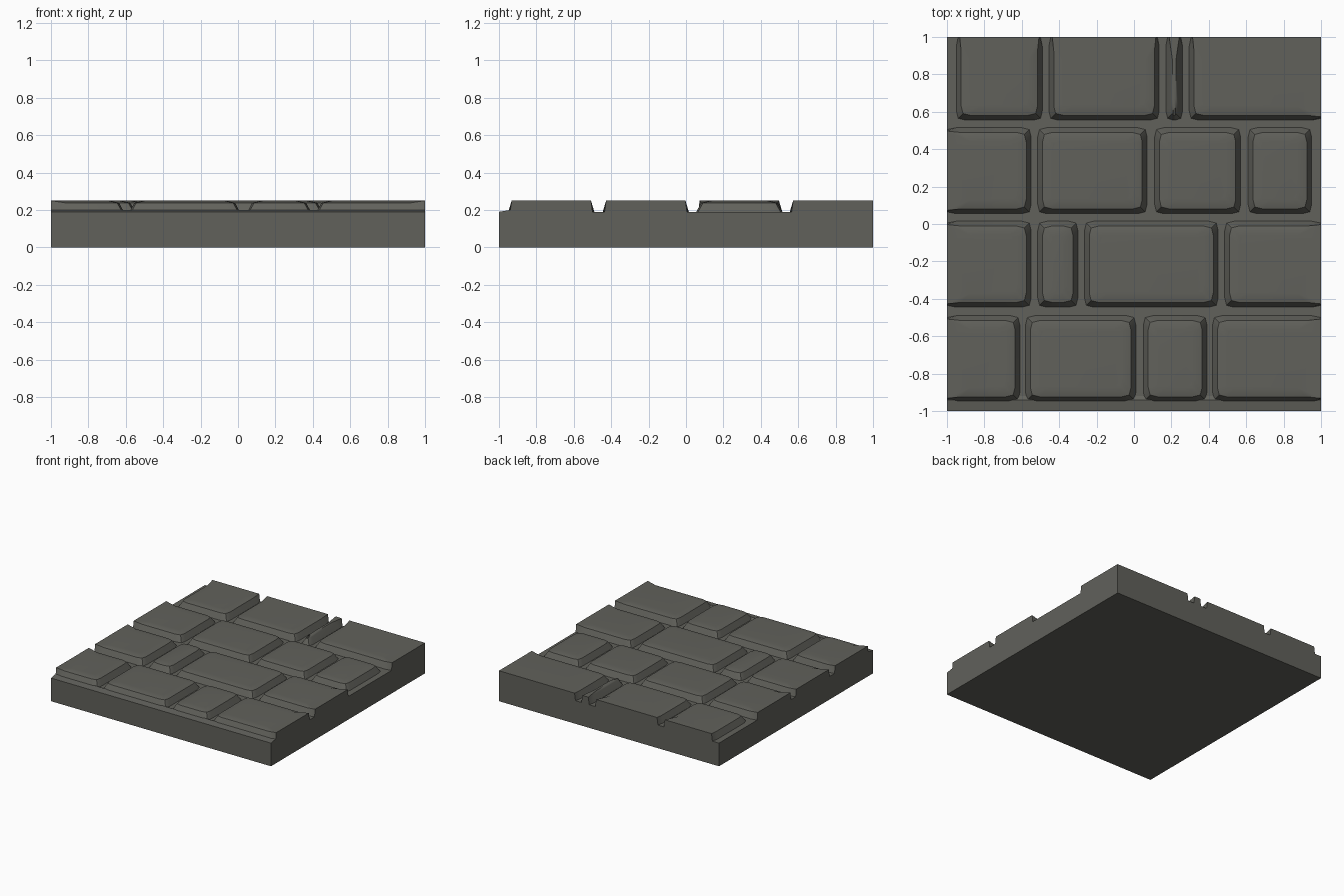
import bpy
import bmesh
from math import radians

cube = bpy.data.objects.get("Cube")
if cube:
    bpy.data.objects.remove(cube, do_unlink=True)

FLOOR, SHOULDER, TOP = 0.19, 0.238, 0.25

stone_grey = bpy.data.materials.new("stone_grey")
stone_grey.use_nodes = True
colour = (0.12, 0.12, 0.105, 1)
stone_grey.diffuse_color = colour
stone_grey.node_tree.nodes["Principled BSDF"].inputs["Base Color"].default_value = colour


def finish(name, bm):
    bmesh.ops.recalc_face_normals(bm, faces=bm.faces)
    mesh = bpy.data.meshes.new(name)
    bm.to_mesh(mesh)
    bm.free()
    mesh.materials.append(stone_grey)
    obj = bpy.data.objects.new(name, mesh)
    bpy.context.collection.objects.link(obj)
    return obj


def ring(box, inset, z, soft_wall):
    """Stone outline with pinched corners; sides on the slab edge are cut flush."""
    x0, x1, y0, y1 = box
    w, h = x1 - x0, y1 - y0
    dx, dy = min(inset, w * 0.4), min(inset, h * 0.4)
    points = []
    for sx, sy in ((-1, -1), (1, -1), (1, 1), (-1, 1)):
        ex, ey = (x1 if sx > 0 else x0), (y1 if sy > 0 else y0)
        cut_x, cut_y = abs(ex) > 0.999, abs(ey) > 0.999
        lean = 0.008 if soft_wall else 0
        # corner point, pinched inward
        px = 0 if cut_x else (lean if cut_y else dx) + 0.01
        py = 0 if cut_y else (lean if cut_x else dy) + 0.01
        corner = (ex - sx * px, ey - sy * py, TOP if (cut_x or cut_y) and soft_wall else z)
        # neighbours along each side
        ax = min(0.1 if cut_y else dx + 0.05, w * 0.45)
        ay = min(0.1 if cut_x else dy + 0.05, h * 0.45)
        along_x = (ex - sx * ax, ey - sy * (0 if cut_y else dy), TOP if cut_y and soft_wall else z)
        along_y = (ex - sx * (0 if cut_x else dx), ey - sy * ay, TOP if cut_x and soft_wall else z)
        trio = [along_x, corner, along_y]
        points += trio if sx * sy < 0 else trio[::-1]
    return points


def add_stone(bm, box):
    levels = ((0, FLOOR, False), (0.026, SHOULDER, True), (0.075, TOP, True))
    rings = [[bm.verts.new(p) for p in ring(box, *lv)] for lv in levels]
    for low, high in zip(rings, rings[1:]):
        for i in range(len(low)):
            j = (i + 1) % len(low)
            bm.faces.new((low[i], low[j], high[j], high[i]))
    bm.faces.new(rings[-1])


# Slab with a slight slope along the front lip
bm = bmesh.new()
profile = [(-1, 0), (1, 0), (1, FLOOR), (-0.92, FLOOR), (-0.94, 0.2), (-1, FLOOR)]
face = bm.faces.new([bm.verts.new((-1, y, z)) for y, z in profile])
out = bmesh.ops.extrude_face_region(bm, geom=[face])
bmesh.ops.translate(bm, vec=(2, 0, 0),
                    verts=[v for v in out["geom"] if isinstance(v, bmesh.types.BMVert)])
finish("base_slab", bm)

# Courses of paving stones, front to back: y range, then x range of each stone
courses = [
    ((-0.95, -0.49), [(-1, -0.61), (-0.58, 0.01), (0.05, 0.39), (0.42, 1)]),
    ((-0.445, 0.015), [(-1, -0.55), (-0.515, -0.3), (-0.265, 0.45), (0.485, 1)]),
    ((0.055, 0.515), [(-1, -0.55), (-0.515, 0.07), (0.11, 0.57), (0.61, 0.95)]),
    ((0.555, 1), [(-0.95, -0.49), (-0.455, 0.135), (0.17, 0.26), (0.295, 1)]),
]
for number, ((y0, y1), spans) in enumerate(courses, 1):
    bm = bmesh.new()
    for x0, x1 in spans:
        add_stone(bm, (x0, x1, y0, y1))
    bmesh.ops.remove_doubles(bm, verts=bm.verts, dist=0.0005)
    course = finish(f"stone_course_{number}", bm)
    bpy.ops.object.select_all(action="DESELECT")
    course.select_set(True)
    bpy.context.view_layer.objects.active = course
    bpy.ops.object.shade_smooth_by_angle(angle=radians(30))
    weighted = course.modifiers.new("flat_tops", "WEIGHTED_NORMAL")
    weighted.keep_sharp = True
